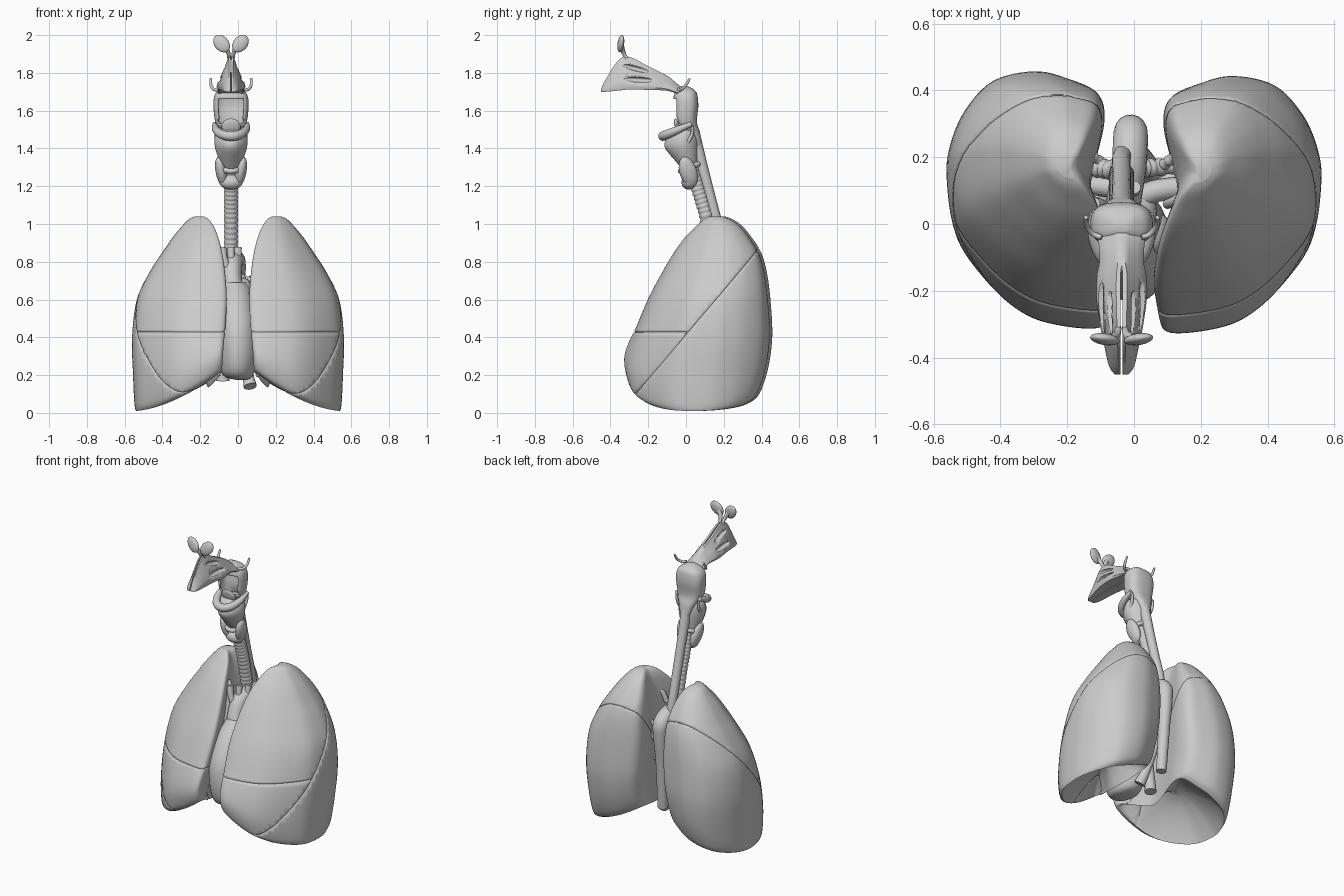
import bpy, bmesh, math
from mathutils import Vector, Matrix, Euler

if "Cube" in bpy.data.objects:
    bpy.data.objects.remove(bpy.data.objects["Cube"])

grey = bpy.data.materials.new("plain grey")
grey.use_nodes = True
COLOUR = (0.6, 0.6, 0.6, 1)
grey.diffuse_color = COLOUR
grey.node_tree.nodes["Principled BSDF"].inputs["Base Color"].default_value = COLOUR

CX = -0.037  # midline of the airway
SIDES = (("right", -1), ("left", 1))


def finish(name, bm, angle=45):
    bmesh.ops.recalc_face_normals(bm, faces=bm.faces)
    mesh = bpy.data.meshes.new(name)
    bm.to_mesh(mesh)
    bm.free()
    mesh.materials.append(grey)
    ob = bpy.data.objects.new(name, mesh)
    bpy.context.collection.objects.link(ob)
    bpy.ops.object.select_all(action='DESELECT')
    ob.select_set(True)
    bpy.context.view_layer.objects.active = ob
    bpy.ops.object.shade_smooth_by_angle(angle=math.radians(angle))
    return ob


def spline(points, steps, closed=False):
    """Catmull-Rom resampling of tuples of any length."""
    n, out = len(points), []
    pick = (lambda i: points[i % n]) if closed else (lambda i: points[max(0, min(n - 1, i))])
    for i in range(n if closed else n - 1):
        for k in range(steps):
            t = k / steps
            out.append([b + 0.5 * t * (c - a + t * (2*a - 5*b + 4*c - d + t * (3*(b - c) + d - a)))
                        for a, b, c, d in zip(pick(i - 1), pick(i), pick(i + 1), pick(i + 2))])
    return out if closed else out + [list(points[-1])]


def loft(rings):
    bm = bmesh.new()
    rows = [[bm.verts.new(p) for p in ring] for ring in rings]
    for a, b in zip(rows, rows[1:]):
        for i in range(len(a)):
            j = (i + 1) % len(a)
            bm.faces.new((a[i], a[j], b[j], b[i]))
    bm.faces.new(rows[0])
    bm.faces.new(rows[-1])
    return bm


def stack(rows, steps=4, sides=28, power=1):
    """Solid of ellipses given as (z, x, y, radius x, radius y); a lower power squares them."""
    bend = lambda c: math.copysign(abs(c) ** power, c)
    turn = [2 * math.pi * i / sides for i in range(sides)]
    return loft([[(x + rx * bend(math.cos(a)), y + ry * bend(math.sin(a)), z) for a in turn]
                 for z, x, y, rx, ry in spline(rows, steps)])


def tube(name, path, steps=6, sides=16, ribs=0.0):
    """Tube along (x, y, z, radius) points; ribs adds cartilage rings."""
    pts = spline(path, steps)
    pos = [Vector(p[:3]) for p in pts]
    rings, side, last = [], None, None
    for i, p in enumerate(pos):
        t = (pos[min(i + 1, len(pos) - 1)] - pos[max(i - 1, 0)]).normalized()
        side = t.orthogonal().normalized() if side is None else last.rotation_difference(t) @ side
        up, last = t.cross(side), t
        r = pts[i][3] + ribs * (1 if i % 4 < 2 else -1)
        rings.append([p + r * (math.cos(a) * side + math.sin(a) * up)
                      for a in (2 * math.pi * k / sides for k in range(sides))])
    return finish(name, loft(rings), 60)


def ellipsoid(name, centre, scale, tilt=(0, 0, 0)):
    bm = bmesh.new()
    m = Matrix.LocRotScale(Vector(centre), Euler(tilt), Vector(scale))
    bmesh.ops.create_uvsphere(bm, u_segments=24, v_segments=14, radius=1, matrix=m)
    return finish(name, bm)


# Lungs: section as (inner to outer, front to back), then size by height
SECTION = spline([(.06, .01), (.37, .03), (.58, .09), (.78, .21), (.95, .37), (1, .57), (.98, .7),
                  (.89, .84), (.72, .96), (.47, 1), (.27, .97), (.1, .91), (.06, .78),
                  (.13, .55), (.15, .4), (.08, .25), (0, .08)], 6, True)
LEVELS = spline([(.01, .09, .54, -.27, .35), (.05, .085, .548, -.31, .39), (.2, .08, .555, -.325, .43),
                 (.4, .07, .56, -.28, .45), (.6, .06, .535, -.2, .44), (.75, .07, .465, -.12, .42),
                 (.85, .085, .4, -.06, .39), (.93, .105, .345, .0, .34), (.99, .13, .295, .06, .29),
                 (1.025, .155, .26, .1, .24), (1.04, .18, .23, .13, .2)], 5)


def cut_groove(bm, faces, point, normal):
    geom = set(faces)
    for offset in (-.005, .005, 0):
        parts = geom | {e for f in geom for e in f.edges} | {v for f in geom for v in f.verts}
        res = bmesh.ops.bisect_plane(bm, geom=list(parts), plane_co=point + normal * offset,
                                     plane_no=normal, dist=1e-5)
        geom = {g for g in res["geom"] if isinstance(g, bmesh.types.BMFace)}
    bm.normal_update()
    cut = [g for g in res["geom_cut"] if isinstance(g, bmesh.types.BMVert)]
    for v, n in [(v, v.normal.copy()) for v in cut]:
        v.co -= n * .006


for label, s in SIDES:
    rings = []
    for z, xi, xo, yf, yb in LEVELS:
        fade = max(0, 1 - z / .45)
        rings.append([Vector((s * (xi + u * (xo - xi)), yf + v * (yb - yf) - s * .007,
                              z + fade * (.18 * max(0, 1 - u) ** 2.1 + .035 * (2 * v - 1) ** 2)))
                      for u, v in SECTION])
    # hollow base resting over the diaphragm
    rim = rings[0]
    mid = sum(rim, Vector()) / len(rim)
    for k in (.95, .85, .65, .4, .15):
        rings.insert(0, [mid + (p - mid) * k + Vector((0, 0, .15 * (1 - k * k))) for p in rim])
    bm = loft(rings)
    bmesh.ops.recalc_face_normals(bm, faces=bm.faces)
    point, normal = Vector((0, .02, .44)), Vector((0, -.76, .65))
    cut_groove(bm, bm.faces, point, normal)
    front = [f for f in bm.faces if (f.calc_center_median() - point).dot(normal) > .006]
    cut_groove(bm, front, Vector((0, 0, .43)), Vector((0, 0, 1)))
    finish(label + "_lung", bm, 60)

# Heart and great vessels
finish("heart", stack([(.175, .02, -.08, .03, .04), (.2, 0, -.09, .08, .11), (.3, 0, -.08, .105, .155),
                       (.45, -.005, -.06, .115, .165), (.58, -.01, -.02, .1, .14), (.65, -.01, .01, .08, .11),
                       (.69, -.015, .02, .06, .08)]))
ellipsoid("left_auricle", (.07, -.03, .58), (.04, .06, .07), (.3, -.4, 0))
ellipsoid("right_auricle", (-.08, -.02, .56), (.04, .06, .07), (.3, .4, 0))
tube("aorta", [(-.01, -.01, .6, .055), (-.03, .02, .7, .052), (-.03, .07, .78, .052), (-.015, .17, .81, .052),
               (-.01, .265, .77, .052), (-.01, .28, .68, .045), (-.01, .27, .5, .036), (-.005, .25, .2, .032)])
for i, (x, y) in enumerate([(-.075, .03), (-.035, .06), (.0, .1)]):
    tube(f"arch_branch_{i + 1}", [(x * .7, y, .76, .02), (x, y, .82, .019), (x * 1.1, y + .01, .875, .02)])
tube("pulmonary_trunk", [(.03, -.04, .58, .04), (.03, .02, .66, .04), (.02, .08, .68, .036), (-.04, .12, .67, .032)])
tube("left_pulmonary_artery", [(.02, .08, .68, .035), (.07, .1, .69, .034), (.15, .11, .68, .033)])
tube("right_pulmonary_artery", [(0, .1, .67, .032), (-.08, .11, .66, .03), (-.16, .12, .65, .028)])
tube("upper_vena_cava", [(-.08, .0, .55, .028), (-.09, .03, .7, .028), (-.1, .05, .84, .024), (-.12, .06, .89, .02)])
tube("lower_vena_cava", [(-.07, .04, .45, .03), (-.08, .05, .3, .03), (-.08, .06, .17, .036)])
for label, s in SIDES:
    for i, z in enumerate((.46, .52, .58)):
        tube(f"{label}_lung_vein_{i + 1}", [(0, .06, .53, .022), (s * .08, .12, z, .018), (s * .16, .16, z, .016)])
    tube(label + "_apex_vessel", [(s * .1, .06, .8, .015), (s * .125, .07, .86, .016), (s * .17, .1, .9, .015)])

# Windpipe, bronchi and gullet
tube("windpipe", [(CX, .02, 1.34, .034), (CX, .06, 1.2, .036), (CX, .105, 1.05, .036), (CX, .145, .87, .036),
                  (CX, .155, .74, .036)], 26, 20, .0018)
for label, s in SIDES:
    tube(label + "_bronchus", [(CX, .155, .77, .03), (CX + s * .05, .165, .71, .028),
                               (CX + s * .11, .17, .67, .025), (s * .19, .18, .63, .022)], 12, 16, .002)
    for i, dz in enumerate((-.07, .05)):
        tube(f"{label}_bronchus_branch_{i + 1}", [(s * .08, .17, .67, .016), (s * .12, .2, .67 + dz, .015),
                                                  (s * .17, .23, .66 + dz * 1.5, .012)], 12, 12, .0015)
tube("gullet", [(CX, .045, 1.46, .033), (CX, .1, 1.25, .029), (CX, .153, 1.05, .028), (CX, .2, .87, .028),
                (-.02, .225, .65, .027), (.01, .22, .42, .026), (.045, .18, .24, .026), (.065, .13, .14, .035)])

# Throat: open shell with a front window
bm = stack([(1.41, CX, .055, .03, .03), (1.48, CX, .03, .055, .045), (1.54, CX, .0, .083, .058),
            (1.62, CX, 0, .093, .065), (1.67, CX, -.002, .09, .064), (1.7, CX, -.002, .075, .055),
            (1.72, CX, -.005, .045, .035), (1.73, CX, -.01, .02, .015)], 6, 48, .75)
window = [f for f in bm.faces for c in [f.calc_center_median()]
          if c.y < -.03 and 1.53 < c.z < 1.665 and abs(c.x - CX) < .07]
bmesh.ops.delete(bm, geom=window, context='FACES')
throat = finish("throat", bm)
shell = throat.modifiers.new("wall", 'SOLIDIFY')
shell.thickness = .01

# Voice box: hyoid bone, shield cartilage, epiglottis, cricoid ring, thyroid gland
tube("hyoid_bone", [(CX + .085, .03, 1.53, .012), (CX + .08, -.04, 1.5, .02), (CX + .05, -.1, 1.475, .024),
                    (CX, -.122, 1.465, .025), (CX - .05, -.1, 1.475, .024), (CX - .08, -.04, 1.5, .02),
                    (CX - .085, .03, 1.53, .012)])
shield = stack([(1.29, CX, .02, .045, .04), (1.34, CX, 0, .064, .062), (1.4, CX, -.022, .084, .088),
                (1.44, CX, -.022, .088, .088), (1.48, CX, -.01, .08, .07), (1.5, CX, 0, .06, .05)])
for v in shield.verts:
    if v.co.y < -.02:
        v.co.x = CX + (v.co.x - CX) * (1 + (v.co.y + .02) * 3)
finish("shield_cartilage", shield)
ellipsoid("epiglottis", (CX, -.045, 1.515), (.05, .014, .045), (.3, 0, 0))
ring = [(CX + .05 * math.cos(a), .02 + .05 * math.sin(a), 1.3 + .02 * math.sin(a), .014)
        for a in (math.pi * k / 6 for k in range(13))]
tube("cricoid_ring", ring, 3)
for label, s in SIDES:
    ellipsoid(label + "_thyroid_lobe", (CX + s * .052, .012, 1.275), (.029, .046, .085), (.3, s * .2, 0))
    tube(label + "_shield_horn", [(CX + s * .07, .0, 1.42, .012), (CX + s * .078, .03, 1.47, .009),
                                  (CX + s * .082, .035, 1.52, .007)])
    tube(label + "_ear_tube", [(CX + s * .06, -.04, 1.715, .008), (CX + s * .085, -.03, 1.71, .008),
                               (CX + s * .105, -.005, 1.73, .008), (CX + s * .107, .02, 1.77, .006)])
ellipsoid("thyroid_bridge", (CX, .018, 1.222), (.062, .042, .04), (.3, 0, 0))

# Nasal cavity halves with side slots, and forehead sinuses
NOSE = spline([(-.45, 1.7, 1.715, .018), (-.425, 1.7, 1.765, .035), (-.36, 1.706, 1.865, .05),
               (-.3, 1.712, 1.885, .062), (-.2, 1.71, 1.835, .074), (-.1, 1.705, 1.785, .066),
               (-.03, 1.685, 1.73, .072), (.01, 1.685, 1.715, .07)], 4)
SHAPE = [(0, 0), (.9, 0), (1, .12), (.92, .3), (.62, .58), (.32, .86), (.18, 1), (0, 1)]
for label, s in SIDES:
    nose = finish(label + "_nasal_cavity", loft([[(CX + s * ((.003 if y < -.13 else 0) + a * w), y, lo + b * (hi - lo))
                                                  for a, b in SHAPE] for y, lo, hi, w in NOSE]))
    for y, z, x, length, tilt in ((-.27, 1.825, .04, .075, -.25), (-.255, 1.765, .064, .085, -.05)):
        cutter = ellipsoid("slot_cutter", (CX + s * x, y, z), (.024, length, .014), (tilt, 0, 0))
        cutter.hide_render = True
        cut = nose.modifiers.new("slot", 'BOOLEAN')
        cut.operation, cut.object, cut.solver = 'DIFFERENCE', cutter, 'EXACT'
        bpy.context.view_layer.objects.active = nose
        bpy.ops.object.modifier_apply(modifier=cut.name)
        bpy.data.objects.remove(cutter)
    ellipsoid(label + "_forehead_sinus", (CX + s * .05, -.345, 1.955), (.038, .017, .052), (-.15, s * .7, 0))
    tube(label + "_sinus_stem", [(CX + s * .01, -.31, 1.87, .009), (CX + s * .014, -.33, 1.905, .011),
                                 (CX + s * .034, -.345, 1.945, .017)])
